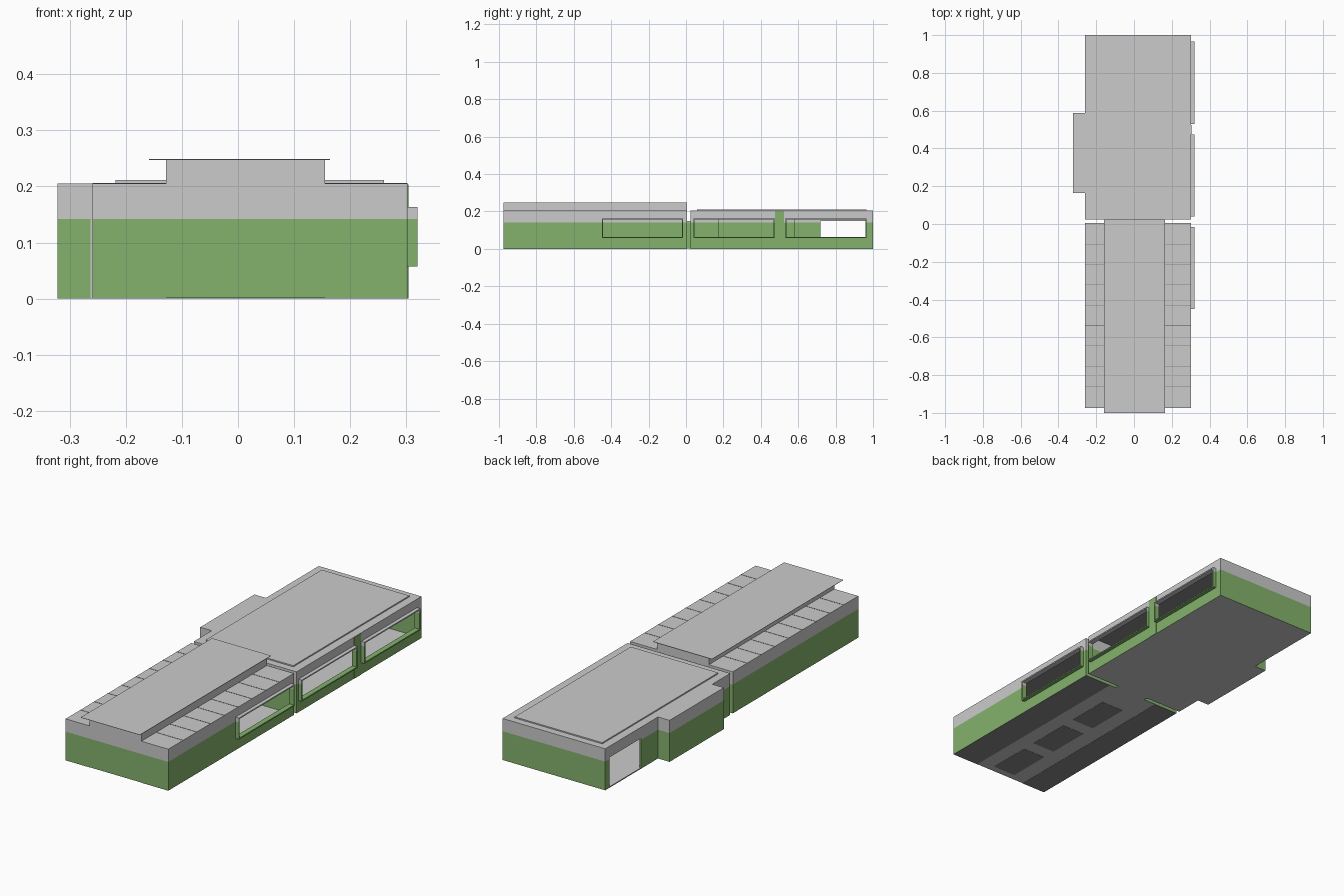
import bpy, bmesh
from mathutils import Vector

if "Cube" in bpy.data.objects:
    bpy.data.objects.remove(bpy.data.objects["Cube"], do_unlink=True)


def make_material(name, rgb):
    mat = bpy.data.materials.new(name)
    mat.use_nodes = True
    mat.diffuse_color = (*rgb, 1)
    mat.node_tree.nodes["Principled BSDF"].inputs["Base Color"].default_value = (*rgb, 1)
    return mat


GREY = make_material("light grey", (0.6, 0.6, 0.6))
GREEN = make_material("leaf green", (0.23, 0.45, 0.15))
DARK = make_material("dark grey", (0.25, 0.25, 0.25))

BAND = 0.142   # height where green wall meets grey wall
TOP = 0.205    # wall height
LEFT, RIGHT = 0.302, -0.259
T = 0.008      # wall thickness


def rect(x0, x1, y0, y1):
    return [(x0, y0), (x1, y0), (x1, y1), (x0, y1)]


def prism(name, points, z0, z1, mat=GREY):
    """Extrude a footprint upward."""
    bm = bmesh.new()
    base = bm.faces.new([bm.verts.new((x, y, z0)) for x, y in points])
    ext = bmesh.ops.extrude_face_region(bm, geom=[base])
    verts = [v for v in ext["geom"] if isinstance(v, bmesh.types.BMVert)]
    bmesh.ops.translate(bm, verts=verts, vec=(0, 0, z1 - z0))
    bmesh.ops.recalc_face_normals(bm, faces=bm.faces)
    mesh = bpy.data.meshes.new(name)
    bm.to_mesh(mesh)
    bm.free()
    mesh.materials.append(mat)
    obj = bpy.data.objects.new(name, mesh)
    bpy.context.collection.objects.link(obj)
    return obj


def carve(obj, holes):
    """Cut holes given as (footprint, bottom, top) and bake the result."""
    cutters = []
    for points, z0, z1 in holes:
        cutter = prism("cutter", points, z0, z1)
        cutter.hide_render = True
        mod = obj.modifiers.new("cut", "BOOLEAN")
        mod.operation, mod.solver, mod.object = "DIFFERENCE", "EXACT", cutter
        cutters.append(cutter)
    bpy.context.view_layer.update()
    graph = bpy.context.evaluated_depsgraph_get()
    mesh = bpy.data.meshes.new_from_object(obj.evaluated_get(graph))
    obj.modifiers.clear()
    obj.data = mesh
    for cutter in cutters:
        bpy.data.objects.remove(cutter, do_unlink=True)


def paint_walls(obj):
    """Green below the band, grey above, grey floor, dark ceiling."""
    mesh = obj.data
    mesh.materials.clear()
    for mat in (GREY, GREEN, DARK):
        mesh.materials.append(mat)
    bm = bmesh.new()
    bm.from_mesh(mesh)
    geom = list(bm.verts) + list(bm.edges) + list(bm.faces)
    bmesh.ops.bisect_plane(bm, geom=geom, plane_co=Vector((0, 0, BAND)), plane_no=Vector((0, 0, 1)))
    for f in bm.faces:
        z = f.calc_center_median().z
        flat = abs(f.normal.z) > 0.9
        if flat and z < 0.02:
            f.material_index = 0
        elif flat and f.normal.z < 0 and z > 0.18:
            f.material_index = 2
        else:
            f.material_index = 1 if z < BAND else 0
    bm.to_mesh(mesh)
    bm.free()


# Window frames on the left wall
RIM = 0.006
SILL, HEAD = 0.057, 0.163
windows = {"front": (-0.45, -0.015), "middle": (0.04, 0.475), "rear": (0.53, 0.965)}
window_hole = {}
for place, (y0, y1) in windows.items():
    hole = (rect(0.28, 0.34, y0 + RIM, y1 - RIM), SILL + RIM, HEAD - RIM)
    window_hole[place] = hole
    frame = prism(place + "_window_frame", rect(LEFT, 0.32, y0, y1), SILL, HEAD)
    carve(frame, [hole])
    paint_walls(frame)

# Front hall
front_hall = prism("front_hall", rect(RIGHT, LEFT, -0.975, 0.005), 0.001, TOP)
front_room = rect(RIGHT + T, LEFT - T, -0.975 + T, 0.005 - T)
carve(front_hall, [(front_room, 0.006, TOP - 0.005), window_hole["front"]])
paint_walls(front_hall)

# Rear hall with its side bay and a doorway in the right wall
BAY = -0.322


def rear_outline(inset):
    r, b = RIGHT + inset, BAY + inset
    y0, y1 = 0.165 + inset, 0.588 - inset
    near, far, l = 0.025 + inset, 1 - inset, LEFT - inset
    return [(r, near), (l, near), (l, far), (r, far), (r, y1), (b, y1), (b, y0), (r, y0)]


rear_hall = prism("rear_hall", rear_outline(0), 0, TOP)
doorway = (rect(RIGHT - 0.02, RIGHT + 0.02, 0.72, 0.965), 0.005, 0.15)
carve(rear_hall, [(rear_outline(T), 0.005, TOP - 0.005), doorway,
                  window_hole["middle"], window_hole["rear"]])
paint_walls(rear_hall)

# Passage joining the halls, and the post between the rear windows
passage = prism("passage", rect(-0.06, 0.115, 0.004, 0.026), 0.001, 0.15)
paint_walls(passage)
prism("wall_post", rect(LEFT - 0.001, LEFT + 0.002, 0.475, 0.525), 0, 0.203, GREEN)
prism("bay_joint", rect(RIGHT - 0.004, RIGHT, 0.163, 0.166), 0, BAND, GREY)

# Roofs
prism("rear_roof_panel", rect(-0.218, 0.26, 0.06, 0.965), TOP, 0.211)
prism("raised_roof_block", rect(-0.128, 0.155, -0.975, 0.005), TOP, 0.247)
prism("raised_roof_sheet", rect(-0.159, 0.164, -1, 0.024), 0.247, 0.2485)
for i in range(1, 9):
    y = -0.1075 * i
    prism("roof_seam", rect(RIGHT, LEFT, y - 0.0015, y + 0.0015), TOP, TOP + 0.001, DARK)

# Dark underside strips and hatches of the front hall
prism("left_base_strip", rect(0.155, LEFT, -0.975, 0.005), 0, 0.001, DARK)
prism("right_base_strip", rect(RIGHT, -0.128, -0.975, 0.005), 0, 0.001, DARK)
for y in (-0.83, -0.54, -0.25):
    prism("base_hatch", rect(-0.046, 0.078, y - 0.11, y + 0.11), 0, 0.001, DARK)
